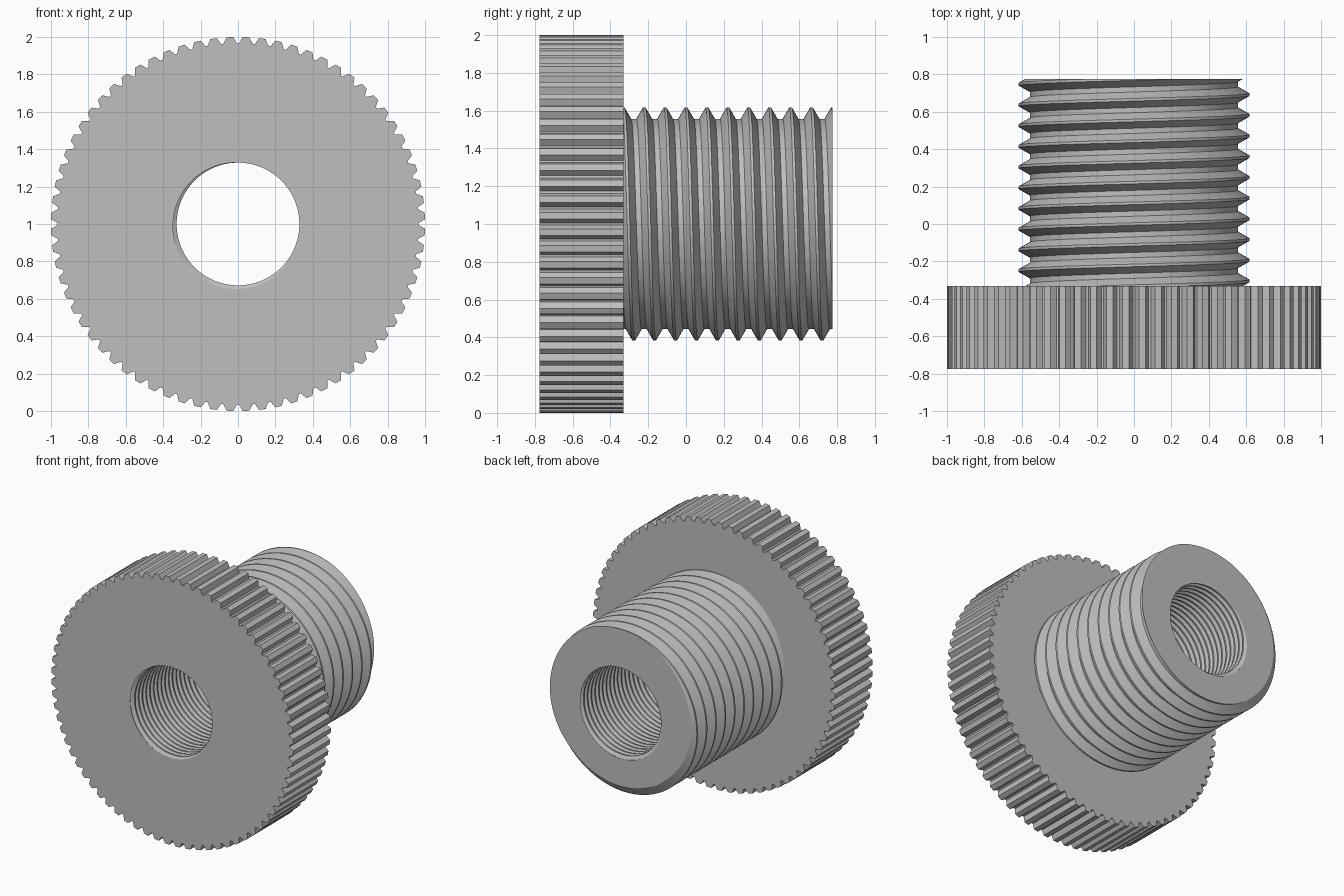
import bpy
import bmesh
from math import sin, cos, tau, radians

cube = bpy.data.objects.get("Cube")
if cube:
    bpy.data.objects.remove(cube, do_unlink=True)

TEETH = 72
SEGS = TEETH * 4              # columns around the axis, four per tooth
FRONT, SHOULDER, BACK = -0.775, -0.332, 0.775
AXIS_Z = 1.0

steel = bpy.data.materials.new("grey_steel")
steel.use_nodes = True
colour = (0.52, 0.52, 0.52, 1)
steel.diffuse_color = colour
steel.node_tree.nodes["Principled BSDF"].inputs["Base Color"].default_value = colour


def point(radius, angle, y):
    """Point around the y axis, angle measured from the top towards +x."""
    return (radius * sin(angle), y, AXIS_Z + radius * cos(angle))


def thread_loops(major, depth, pitch, start, end, phase):
    """Rows of a right-handed helical thread, trimmed flat at both ends."""
    turns = int((end - start) / pitch) + 2
    rows = []
    for turn in range(-2, turns + 1):
        for corner in (1 / 16, 3 / 8, 5 / 8, 15 / 16):
            row = []
            for i in range(SEGS + 1):
                lead = i / SEGS - phase
                y = start + (turn + corner + lead) * pitch
                y = min(max(y, start), end)
                t = (y - start) / pitch - lead
                from_crest = abs((t + 0.5) % 1 - 0.5)
                drop = min(max((from_crest - 1 / 16) * 16 / 5, 0), 1)
                row.append(point(major - depth * drop, tau * i / SEGS, y))
            rows.append(row)
    return rows


def knurl_loop(y):
    """Toothed outline: a narrow-bottomed notch, then a flat tooth."""
    step = tau / TEETH
    notch = ((-0.006, 0.966), (0.006, 0.966), (0.026, 1.0), (step - 0.026, 1.0))
    loop = [point(r, step * k + a, y) for k in range(TEETH) for a, r in notch]
    return loop + loop[:1]


def skin(name, loops):
    """Join successive loops with quads and weld the seam."""
    bm = bmesh.new()
    grid = [[bm.verts.new(p) for p in loop] for loop in loops]
    for a, b in zip(grid, grid[1:]):
        for i in range(SEGS):
            bm.faces.new((a[i], a[i + 1], b[i + 1], b[i]))
    bmesh.ops.remove_doubles(bm, verts=bm.verts, dist=1e-5)
    mesh = bpy.data.meshes.new(name)
    bm.to_mesh(mesh)
    bm.free()
    mesh.materials.append(steel)
    obj = bpy.data.objects.new(name, mesh)
    bpy.context.collection.objects.link(obj)
    return obj


# Thread surfaces: coarse outside, fine inside
shank = thread_loops(0.617, 0.06, 0.1107, SHOULDER, BACK, 0)
bore = thread_loops(0.352, 0.024, 0.0443, FRONT, BACK, radians(225) / tau)

# Knurled head with its front face and shoulder
skin("knurled_head", [bore[0], knurl_loop(FRONT), knurl_loop(SHOULDER), shank[0]])

# Threaded shank with its flat end
skin("threaded_shank", shank + [bore[-1]])

# Threaded through hole, facing inwards
skin("threaded_bore", bore[::-1])
